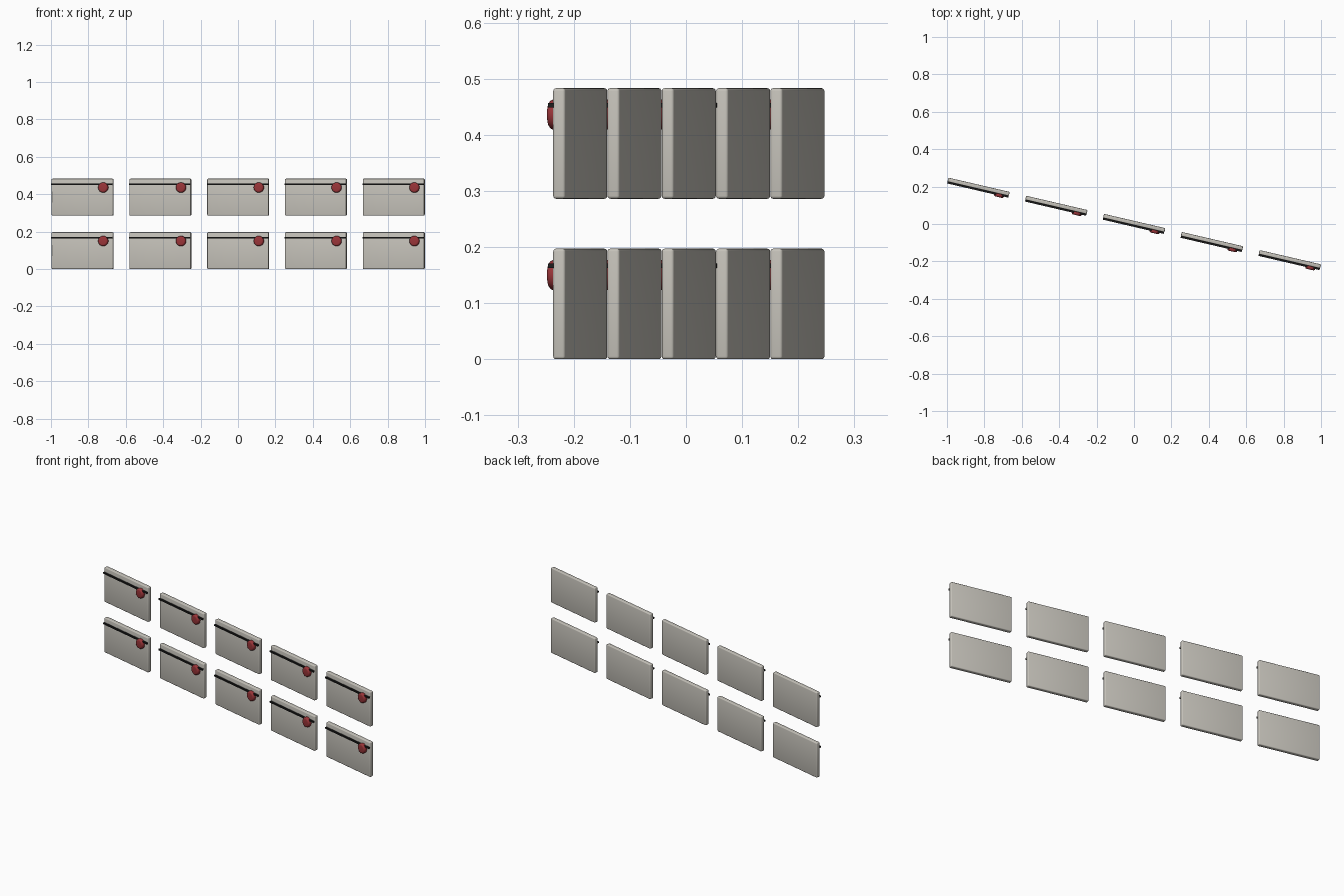
import bpy
import math
from mathutils import Matrix, Vector

cube = bpy.data.objects.get("Cube")
if cube:
    bpy.data.objects.remove(cube, do_unlink=True)


def material(name, rgb):
    mat = bpy.data.materials.new(name)
    mat.use_nodes = True
    mat.diffuse_color = (*rgb, 1)
    mat.node_tree.nodes["Principled BSDF"].inputs["Base Color"].default_value = (*rgb, 1)
    return mat


STONE = material("warm_grey", (0.56, 0.54, 0.49))
RED = material("dark_red", (0.32, 0.035, 0.04))
BLACK = material("black", (0.012, 0.012, 0.012))

# Panel dimensions and layout
LENGTH, THICK, HEIGHT = 0.337, 0.0226, 0.197
ANGLE = -math.radians(13.1)
STEP = Vector((0.416, -0.0968, 0))
FRONT = -THICK / 2


def finish(obj, name, mat, frame, bevel, segments):
    """Bevel the part, shade it and move it from panel space into place."""
    obj.name = name
    obj.data.materials.append(mat)
    if bevel:
        mod = obj.modifiers.new("Rounding", 'BEVEL')
        mod.width, mod.segments = bevel, segments
        mod.limit_method = 'ANGLE'
        bpy.ops.object.modifier_apply(modifier=mod.name)
        bpy.ops.object.shade_smooth_by_angle(angle=math.radians(40))
    obj.matrix_world = frame @ obj.matrix_world


def box(name, size, loc, mat, frame, bevel=0, segments=2):
    bpy.ops.mesh.primitive_cube_add(size=1, location=loc)
    obj = bpy.context.object
    obj.data.transform(Matrix.Diagonal((*size, 1)))
    bpy.context.view_layer.update()
    finish(obj, name, mat, frame, bevel, segments)


def knob(name, radius, depth, loc, mat, frame):
    bpy.ops.mesh.primitive_cylinder_add(vertices=32, radius=radius, depth=depth, location=loc)
    obj = bpy.context.object
    obj.data.transform(Matrix.Rotation(math.pi / 2, 4, 'X'))
    bpy.context.view_layer.update()
    finish(obj, name, mat, frame, 0.009, 4)


# Two rows of five angled panels, each with a strip and a round knob
for row, base in (("lower", 0), ("upper", 0.286)):
    for i in range(5):
        centre = STEP * (i - 2) + Vector((0.001, 0.005, base))
        frame = Matrix.Translation(centre) @ Matrix.Rotation(ANGLE, 4, 'Z')
        tag = f"{row}_{i + 1}"
        box("panel_" + tag, (LENGTH, THICK, HEIGHT), (0, 0, HEIGHT / 2), STONE, frame, 0.005, 3)
        box("strip_" + tag, (LENGTH - 0.002, 0.011, 0.008),
            (0, FRONT - 0.0035, 0.167), BLACK, frame)
        knob("knob_" + tag, 0.027, 0.027, (0.117, FRONT - 0.0045, 0.15), RED, frame)
